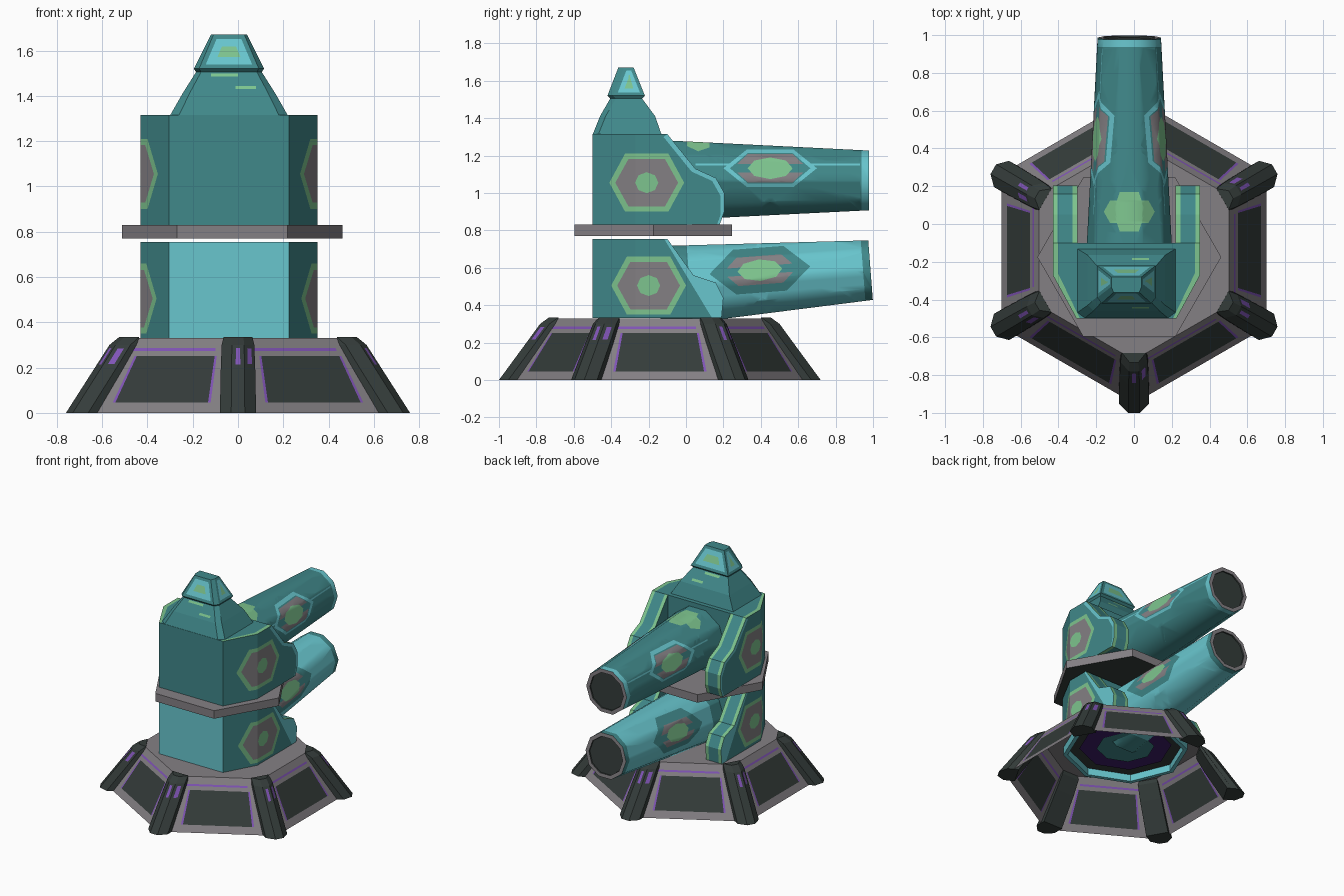
import bpy, bmesh, math
from mathutils import Vector, Matrix

if "Cube" in bpy.data.objects:
    bpy.data.objects.remove(bpy.data.objects["Cube"])


def lin(c):
    return tuple((v / 255 / 12.92) if v < 11 else ((v / 255 + .055) / 1.055) ** 2.4 for v in c) + (1,)


# ---- palette
PALETTE = {"teal": (64, 136, 138), "cyan": (104, 198, 206), "green": (125, 196, 142),
           "grey": (132, 128, 132), "charcoal": (52, 60, 58), "purple": (128, 84, 182),
           "violet": (62, 28, 105)}
MATS = []
for name, rgb in PALETTE.items():
    m = bpy.data.materials.new(name)
    m.diffuse_color = lin(rgb)
    m.use_nodes = True
    m.node_tree.nodes["Principled BSDF"].inputs["Base Color"].default_value = m.diffuse_color
    MATS.append(m)
TEAL, CYAN, GREEN, GREY, DARK, PURPLE, VIOLET = range(7)
CX, BY = -.04, -.14          # turret centre in x, base centre in y


# ---- helpers
def finish(bm, name, smooth=False):
    bmesh.ops.recalc_face_normals(bm, faces=bm.faces)
    me = bpy.data.meshes.new(name)
    bm.to_mesh(me)
    bm.free()
    for m in MATS:
        me.materials.append(m)
    ob = bpy.data.objects.new(name, me)
    bpy.context.collection.objects.link(ob)
    if smooth:
        bpy.ops.object.select_all(action='DESELECT')
        ob.select_set(True)
        bpy.context.view_layer.objects.active = ob
        bpy.ops.object.shade_smooth_by_angle(angle=math.radians(42))
    return ob


def loft(bm, rings, mats, caps=(None, None)):
    """Join closed rings with quads; one colour per level, optional cap colours."""
    vs = [[bm.verts.new(p) for p in r] for r in rings]
    levels, n = [], len(rings[0])
    for a, b, mat in zip(vs, vs[1:], mats):
        levels.append([bm.faces.new((a[i], a[(i + 1) % n], b[(i + 1) % n], b[i])) for i in range(n)])
        for f in levels[-1]:
            f.material_index = mat
    for ring, cap in ((vs[0], caps[0]), (vs[-1], caps[1])):
        if cap is not None:
            bm.faces.new(ring).material_index = cap
    bmesh.ops.recalc_face_normals(bm, faces=bm.faces)
    return levels


def ngon(n, r, z, cx=0, cy=BY, turn=0.0):
    return [(cx + r * math.cos(turn + math.tau * i / n), cy + r * math.sin(turn + math.tau * i / n), z)
            for i in range(n)]


def panels(bm, faces, steps):
    """Nested inset panels, each step a border width and a colour."""
    for width, mat in steps:
        bm.normal_update()
        bmesh.ops.inset_individual(bm, faces=faces, thickness=width, use_even_offset=True)
        for f in faces:
            f.material_index = mat


def stencil(bm, axis, pts, mat, ok=lambda f: True):
    """Cut a convex outline into the mesh along an axis and colour the inside."""
    i, j = [k for k in range(3) if k != axis]
    mid = [sum(p[k] for p in pts) / len(pts) for k in (0, 1)]
    planes = []
    for a, b in zip(pts, pts[1:] + pts[:1]):
        co, no = Vector(), Vector()
        co[i], co[j] = a
        no[i], no[j] = b[1] - a[1], a[0] - b[0]
        no.normalize()
        if (mid[0] - a[0]) * no[i] + (mid[1] - a[1]) * no[j] > 0:
            no.negate()
        planes.append((co, no))

    def chosen():
        bm.normal_update()
        return [f for f in bm.faces if abs(f.normal[axis]) > .15 and ok(f)]
    for co, no in planes:
        fs = chosen()
        geom = fs + list({e for f in fs for e in f.edges}) + list({v for f in fs for v in f.verts})
        bmesh.ops.bisect_plane(bm, geom=geom, dist=1e-5, plane_co=co, plane_no=no)
    for f in chosen():
        c = f.calc_center_median()
        if all((c - co).dot(no) < 1e-4 for co, no in planes):
            f.material_index = mat


def hexa(y, z, w, h, k=.58):
    return [(y - w, z), (y - w * k, z + h), (y + w * k, z + h), (y + w, z), (y + w * k, z - h), (y - w * k, z - h)]


# ---- base: six sloped panelled walls, open underneath
bm = bmesh.new()
lo, hi = (ngon(6, r, z, turn=math.pi / 6) for r, z in ((.81, 0), (.58, .33)))
US = [0, .025, .12, .14, .86, .88, .975, 1]
VS = [0, .14, .74, .76, .83, .865, 1]
for k in range(6):
    a, b, c, d = (Vector(p) for p in (lo[k - 1], lo[k], hi[k], hi[k - 1]))
    a, b, c, d = a.lerp(b, .08), b.lerp(a, .08), c.lerp(d, .06), d.lerp(c, .06)
    grid = [[bm.verts.new(a.lerp(b, u).lerp(d.lerp(c, u), v)) for u in US] for v in VS]
    for j in range(len(VS) - 1):
        for i in range(len(US) - 1):
            f = bm.faces.new((grid[j][i], grid[j][i + 1], grid[j + 1][i + 1], grid[j + 1][i]))
            mat = GREY
            if j in (1, 2) and 2 <= i <= 4:          # dark panel, thin purple sides
                mat = DARK if i == 3 else PURPLE
            elif (j == 4 and i in (1, 2, 3)) or (i in (0, 6) and j >= 2):
                mat = PURPLE
            f.material_index = mat
bm.faces.new([bm.verts.new(p) for p in hi]).material_index = GREY
finish(bm, "base_shell")

# ---- base corner posts
bm = bmesh.new()
for k in range(6):
    ang = math.pi / 6 + k * math.pi / 3
    u, t = Vector((math.cos(ang), math.sin(ang), 0)), Vector((-math.sin(ang), math.cos(ang), 0))
    rings = []
    for o, z, s, deep in ((.86, 0, 1, .13), (.713, .2, .95, .115), (.64, .3, .9, .1), (.592, .335, .8, .05)):
        sec = [(o, -.03), (o, .03), (o - .05, .08), (o - deep, .08), (o - deep, -.08), (o - .05, -.08)]
        rings.append([u * r + t * w * s + Vector((0, BY, z)) for r, w in sec])
    lv = loft(bm, rings, [DARK] * 3, (DARK, DARK))
    panels(bm, [lv[1][0], lv[1][1]], [(.018, PURPLE)])
finish(bm, "base_posts")

# ---- turret socket seen from below
bm = bmesh.new()
loft(bm, [ngon(8, r, z, CX) for r, z in ((.40, .33), (.40, .27), (.43, .27), (.43, .33))], [CYAN] * 3)
for r, z, mat in ((.40, .322, DARK), (.32, .316, VIOLET), (.2, .31, TEAL)):
    bm.faces.new([bm.verts.new(p) for p in ngon(8, r, z, CX)]).material_index = mat
finish(bm, "turret_socket")


# ---- turret tiers: wedge-fronted core with two cheeks beside the barrel
def tier(name, z0, z1, slope, emblem, lower):
    bm = bmesh.new()
    foot = [(-.265, -.5), (.265, -.5), (.39, -.27), (.39, -.1), (-.39, -.1), (-.39, -.27)]
    sides = loft(bm, [[(CX + x, y, z) for x, y in foot] for z in (z0, z1)], [TEAL], (TEAL, GREEN))
    if lower:
        sides[0][0].material_index = CYAN
    profile = [(-.1, z0), (-.1, z1)] + slope
    for s in (-1, 1):
        loft(bm, [[(CX + s * x, y, z) for y, z in profile] for x in (.39, .365, .285, .26)],
             [GREEN, TEAL, GREEN], (TEAL, TEAL))
    # coloured trim on top and along the cheek outline
    stencil(bm, 2, [(CX + x * .93, min(y, -.08) + (0 if y < -.3 else .01)) for x, y in foot], TEAL,
            lambda f: f.normal.z > .9 and f.calc_center_median().z > z1 - .01)
    outer = lambda f: abs(f.calc_center_median().x - CX) > .3 and abs(f.normal.x) > .5
    if lower:
        stencil(bm, 0, [(-.12, .76), (.25, .76), (.25, .3), (.14, .33)], CYAN, outer)
    else:
        for a, b in zip(profile[1:], slope):
            stencil(bm, 0, [a, b, (b[0] - .02, b[1] - .016), (a[0] - .02, a[1] - .016)], CYAN, outer)
    # hexagonal emblem wrapping the side
    y, z = emblem
    for w, h, mat in ((.2, .155, GREEN), (.168, .127, GREY)):
        stencil(bm, 0, hexa(y, z, w, h), mat, outer)
    stencil(bm, 0, [(y + .062 * math.cos(math.tau * i / 8), z + .056 * math.sin(math.tau * i / 8))
                    for i in range(8)], GREEN, outer)
    finish(bm, name)


tier("lower_turret", .331, .755, [(.04, .56), (.16, .52), (.2, .44), (.19, .331)], (-.2, .505), True)
tier("upper_turret", .83, 1.315, [(.05, 1.13), (.16, 1.08), (.205, 1.0), (.205, .9), (.18, .83)],
     (-.21, 1.055), False)

# ---- hexagonal plate between the tiers
bm = bmesh.new()
loft(bm, [ngon(6, .487, z, -.025, -.175) for z in (.77, .83)], [GREY], (DARK, GREY))
finish(bm, "divider_plate")

# ---- stepped roof and cap
bm = bmesh.new()
rings = [[(CX - w * .85, y0, z), (CX + w * .85, y0, z), (CX + w, y0 + .03, z), (CX + w, y1, z),
          (CX - w, y1, z), (CX - w, y0 + .03, z)]
         for z, w, y0, y1 in ((1.31, .262, -.5, -.13), (1.41, .205, -.46, -.165), (1.505, .145, -.405, -.235),
                              (1.52, .155, -.42, -.22), (1.67, .08, -.362, -.28))]
lv = loft(bm, rings, [TEAL] * 4, (TEAL, TEAL))
panels(bm, [lv[3][0], lv[3][3]], [(.02, CYAN), (.035, GREEN)])
panels(bm, [lv[3][2], lv[3][4]], [(.018, CYAN), (.026, GREEN)])
low = lambda f: f.calc_center_median().z < 1.5
for x0, x1, zz in ((-.12, 0, 1.485), (-.01, .08, 1.43)):
    stencil(bm, 1, [(x0, zz), (x1, zz), (x1, zz + .014), (x0, zz + .014)], GREEN, low)
finish(bm, "roof_cap")


# ---- ten-sided tapered barrels
def barrel(name, z, pitch, tip, lower):
    bm = bmesh.new()

    def ring(y, r):
        return [(r * math.cos(math.tau * i / 10), y, r * math.sin(math.tau * i / 10)) for i in range(10)]
    loft(bm, [ring(-.15, .227), ring(.02, .2183), ring(tip - .04, .17), ring(tip, .168),
              ring(tip, .14), ring(tip - .01, .139)],
         [TEAL, CYAN if lower else TEAL, TEAL if lower else CYAN, GREY, DARK], (TEAL, DARK))
    skin = lambda f: abs(f.normal.y) < .3 and f.calc_center_median().y < tip - .05
    ey, ez = (.4, .045) if lower else (.45, .065)
    if lower:                                       # teal field around the emblem
        stencil(bm, 0, hexa(ey, ez, .27, .12, .5), TEAL, skin)
    else:                                           # pale seam and outline
        stencil(bm, 0, [(.05, .08), (.93, .08), (.93, .09), (.05, .09)], CYAN, skin)
        stencil(bm, 0, hexa(ey, ez, .25, .1, .5), CYAN, skin)
        stencil(bm, 0, hexa(ey, ez, .215, .082, .55), TEAL, skin)
    stencil(bm, 0, hexa(ey, ez, .2, .076, .6), GREY, skin)
    stencil(bm, 0, hexa(ey, ez, .21, .022, .85), TEAL, skin)
    stencil(bm, 0, [(ey + .12 * math.cos(math.tau * i / 8), ez + .058 * math.sin(math.tau * i / 8))
                    for i in range(8)], GREEN, skin)
    if not lower:                                   # rounded cross on top
        top = lambda f: f.normal.z > .3 and skin(f)
        stencil(bm, 2, hexa(0, .065, .135, .06, .75), GREEN, top)
        stencil(bm, 2, [(-.05, -.04), (.05, -.04), (.085, .065), (.05, .17), (-.05, .17), (-.085, .065)], GREEN, top)
    pivot = Vector((0, -.15, 0))
    bm.transform(Matrix.Translation((-.025, 0, z)) @ Matrix.Translation(pivot)
                 @ Matrix.Rotation(pitch, 4, 'X') @ Matrix.Translation(-pivot))
    finish(bm, name, smooth=True)


barrel("upper_barrel", 1.067, 0, .978, False)
barrel("lower_barrel", .5, math.radians(4.4), .99, True)
